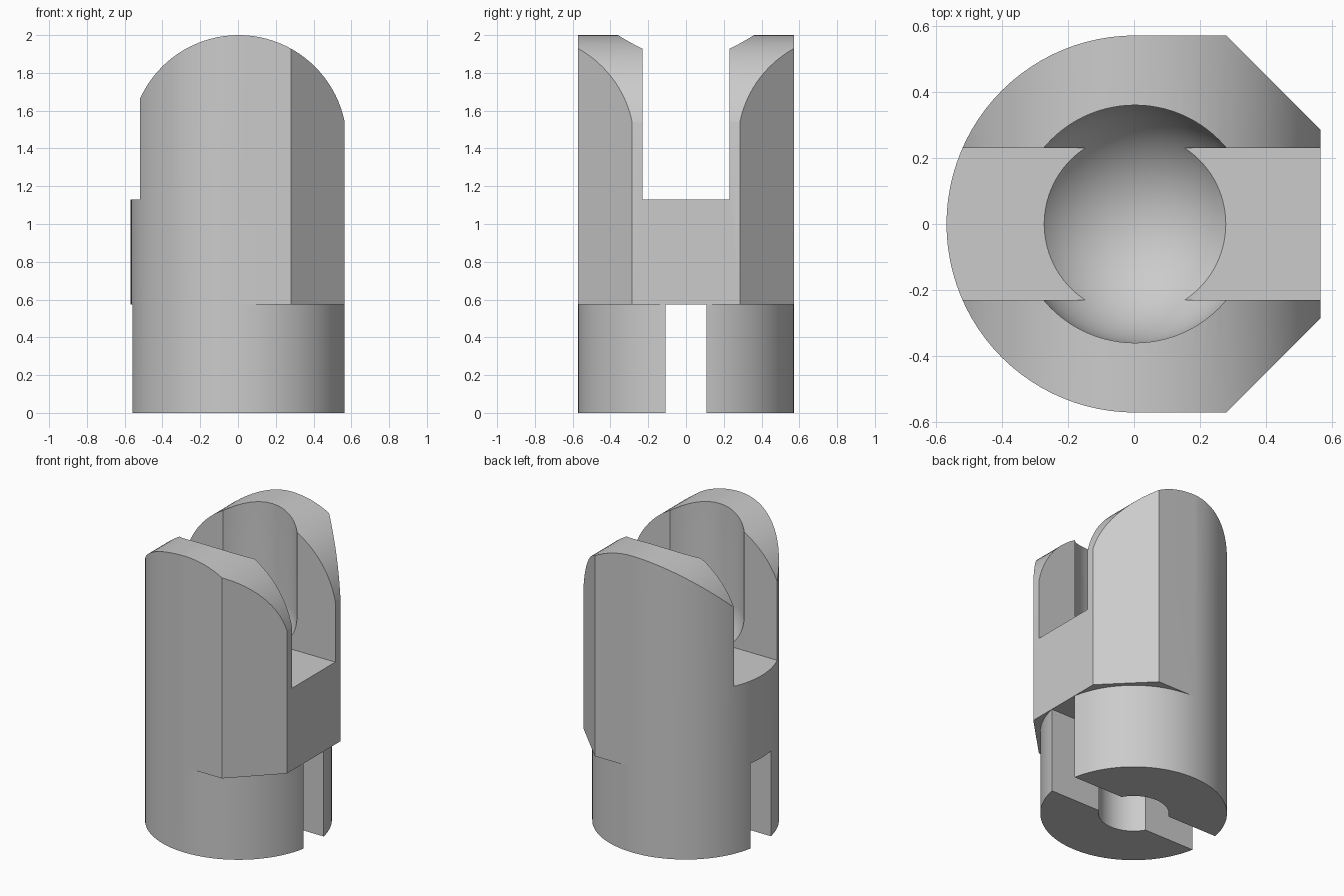
import bpy, bmesh, math
from mathutils import Matrix, Vector

cube = bpy.data.objects.get("Cube")
if cube:
    bpy.data.objects.remove(cube, do_unlink=True)

# Main dimensions
CX, R = 0.003, 0.571
STEP, FLOOR, TOP = 0.575, 1.13, 2.0
SEG = 96

grey = bpy.data.materials.new("grey_metal")
grey.use_nodes = True
colour = (0.6, 0.6, 0.6, 1)
grey.diffuse_color = colour
grey.node_tree.nodes["Principled BSDF"].inputs["Base Color"].default_value = colour


def finish(name, bm):
    bmesh.ops.recalc_face_normals(bm, faces=bm.faces)
    mesh = bpy.data.meshes.new(name)
    bm.to_mesh(mesh)
    bm.free()
    mesh.materials.append(grey)
    obj = bpy.data.objects.new(name, mesh)
    bpy.context.collection.objects.link(obj)
    return obj


def prism(name, points, direction):
    """Extrude a closed outline of 3D points."""
    bm = bmesh.new()
    face = bm.faces.new([bm.verts.new(p) for p in points])
    ext = bmesh.ops.extrude_face_region(bm, geom=[face])
    moved = [v for v in ext["geom"] if isinstance(v, bmesh.types.BMVert)]
    bmesh.ops.translate(bm, verts=moved, vec=Vector(direction))
    return finish(name, bm)


def box(name, x, y, z):
    return prism(name, [(x[0], y[0], z[0]), (x[1], y[0], z[0]),
                        (x[1], y[1], z[0]), (x[0], y[1], z[0])], (0, 0, z[1] - z[0]))


def arc(radius, start, end, steps):
    """Points on an arc around the axis, angles in steps of the full circle."""
    angles = [2 * math.pi * (start + (end - start) * i / steps) for i in range(steps + 1)]
    return [(CX + radius * math.cos(a), radius * math.sin(a)) for a in angles]


def disc(name, radius, z0, z1):
    pts = arc(radius, 0, 1, SEG)[:-1]
    return prism(name, [(x, y, z0) for x, y in pts], (0, 0, z1 - z0))


def combine(target, tool, operation):
    mod = target.modifiers.new("cut", 'BOOLEAN')
    mod.operation, mod.solver, mod.object = operation, 'EXACT', tool
    bpy.context.view_layer.objects.active = target
    bpy.ops.object.modifier_apply(modifier=mod.name)
    bpy.data.objects.remove(tool, do_unlink=True)


# Upper body: round on one side, flat with bevelled corners on the other
outline = arc(R, 0.25, 0.75, SEG // 2)
outline += [(0.28, -R), (0.565, -0.285), (0.565, 0.285), (0.28, R)]
body = prism("coupling_body", [(x, y, STEP) for x, y in outline], (0, 0, TOP + 0.1 - STEP))

# Arched top
arch_r = 0.573
arch = [(x, -1, TOP - arch_r + z) for x, z in arc(arch_r, 0, 0.5, SEG // 2)]
arch += [(CX - arch_r, -1, 0.2), (CX + arch_r, -1, 0.2)]
combine(body, prism("arch", arch, (0, 2, 0)), 'INTERSECT')

# Channel between the cheeks
combine(body, box("channel", (-1, 1), (-0.23, 0.23), (FLOOR, 2.3)), 'DIFFERENCE')

# Round-bottomed bore
bore_r, bore_z = 0.36, 1.362
profile = [Vector((CX, 0, bore_z - bore_r))]
for i in range(1, 25):
    a = math.pi / 2 * i / 24
    profile.append(Vector((CX + bore_r * math.sin(a), 0, bore_z - bore_r * math.cos(a))))
profile += [Vector((CX + bore_r, 0, 2.3)), Vector((CX, 0, 2.3))]
bm = bmesh.new()
verts = [bm.verts.new(p) for p in profile]
edges = [bm.edges.new(pair) for pair in zip(verts, verts[1:])]
bmesh.ops.spin(bm, geom=verts + edges, cent=(CX, 0, 0), axis=(0, 0, 1),
               angle=2 * math.pi, steps=SEG)
bmesh.ops.remove_doubles(bm, verts=bm.verts, dist=0.0001)
combine(body, finish("bore", bm), 'DIFFERENCE')

# Round foot with a through slot and a centre hole
combine(body, disc("foot", R, 0, STEP), 'UNION')
combine(body, box("slot", (-1, 1), (-0.108, 0.108), (-0.1, STEP)), 'DIFFERENCE')
combine(body, disc("centre_hole", 0.215, -0.1, STEP), 'DIFFERENCE')

# Smooth the curves, keep the edges sharp
bpy.ops.object.select_all(action='DESELECT')
body.select_set(True)
bpy.context.view_layer.objects.active = body
bpy.ops.object.shade_smooth_by_angle(angle=math.radians(25))
